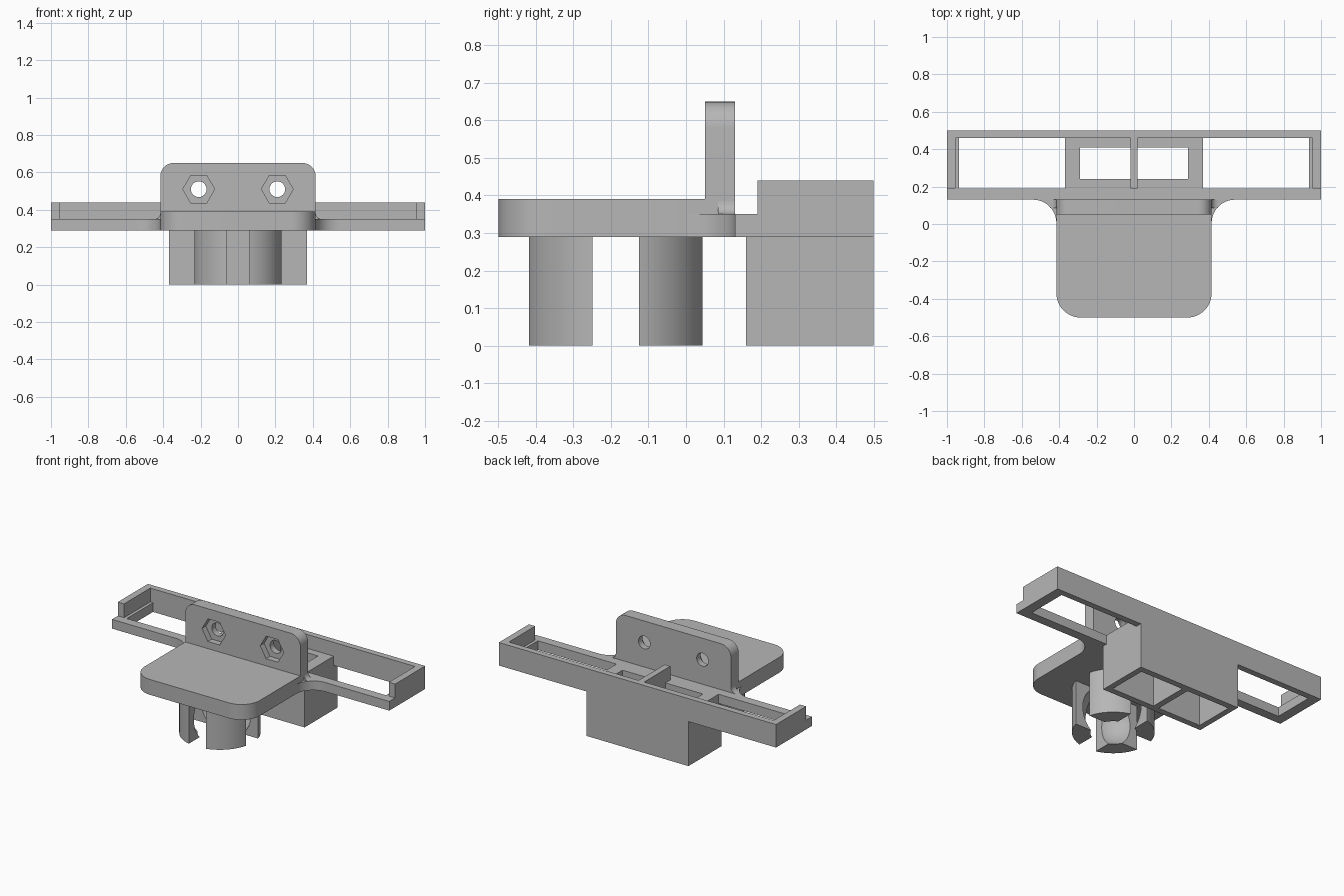
import bpy, bmesh, math
from mathutils import Matrix, Vector

if "Cube" in bpy.data.objects:
    bpy.data.objects.remove(bpy.data.objects["Cube"], do_unlink=True)

grey = bpy.data.materials.new("plain grey")
grey.use_nodes = True
grey.diffuse_color = (0.47, 0.47, 0.47, 1)
grey.node_tree.nodes["Principled BSDF"].inputs["Base Color"].default_value = (0.47, 0.47, 0.47, 1)


def add_object(name, bm):
    bmesh.ops.recalc_face_normals(bm, faces=bm.faces)
    mesh = bpy.data.meshes.new(name)
    bm.to_mesh(mesh)
    bm.free()
    mesh.materials.append(grey)
    obj = bpy.data.objects.new(name, mesh)
    bpy.context.collection.objects.link(obj)
    return obj


def prism(name, points, lo, hi, axis="z"):
    """Extrude a flat outline: (x, y) along z, or (x, z) along y."""
    bm = bmesh.new()
    place = (lambda a, b, c: (a, b, c)) if axis == "z" else (lambda a, b, c: (a, c, b))
    face = bm.faces.new([bm.verts.new(place(a, b, lo)) for a, b in points])
    moved = bmesh.ops.extrude_face_region(bm, geom=[face])["geom"]
    verts = [v for v in moved if isinstance(v, bmesh.types.BMVert)]
    bmesh.ops.translate(bm, verts=verts, vec=Vector(place(0, 0, hi - lo)))
    return add_object(name, bm)


def box(name, x, y, z):
    return prism(name, [(x[0], y[0]), (x[1], y[0]), (x[1], y[1]), (x[0], y[1])], *z)


def arc(cx, cy, r, start, end, steps=12):
    angles = [math.radians(start + (end - start) * i / steps) for i in range(steps + 1)]
    return [(cx + r * math.cos(a), cy + r * math.sin(a)) for a in angles]


def cut(obj, cutters):
    for cutter in cutters:
        mod = obj.modifiers.new("cut", "BOOLEAN")
        mod.operation, mod.solver, mod.object = "DIFFERENCE", "EXACT", cutter
        bpy.context.view_layer.objects.active = obj
        bpy.ops.object.modifier_apply(modifier=mod.name)
        bpy.data.objects.remove(cutter, do_unlink=True)


def smooth(obj):
    bpy.ops.object.select_all(action="DESELECT")
    obj.select_set(True)
    bpy.context.view_layer.objects.active = obj
    bpy.ops.object.shade_smooth_by_angle(angle=math.radians(30))


def span(side, a, b):
    return sorted((side * a, side * b))


W = 0.415          # half width of the platform
SIDES = (-1, 1)

# Platform with rounded front corners
r = 0.13
platform = prism("platform", [(W, 0.13), (-W, 0.13)]
                 + arc(-W + r, -0.5 + r, r, 180, 270) + arc(W - r, -0.5 + r, r, 270, 360),
                 0.29, 0.39)
smooth(platform)

# Upright plate with two bolt holes and hexagonal nut recesses
r = 0.07
plate = prism("upright_plate", [(-W, 0.39), (W, 0.39)]
              + arc(W - r, 0.65 - r, r, 0, 90) + arc(-W + r, 0.65 - r, r, 90, 180),
              0.05, 0.13, "y")
for s in SIDES:
    cut(plate, [prism("nut_cutter", arc(s * 0.21, 0.51, 0.085, 0, 300, 5), 0.0, 0.09, "y"),
                prism("bolt_cutter", arc(s * 0.21, 0.51, 0.042, 0, 348.75, 31), 0.02, 0.2, "y")])
smooth(plate)

# Flat deck of the long frame, with side windows and two openings over the box
deck = box("frame_deck", (-1, 1), (0.13, 0.5), (0.29, 0.35))
for s in SIDES:
    cut(deck, [box("window_cutter", span(s, 0.368, 0.935), (0.19, 0.46), (0.2, 0.4)),
               box("opening_cutter", span(s, 0.02, 0.29), (0.24, 0.41), (0.2, 0.4))])

# Raised rim and middle rib
box("back_rim", (-1, 1), (0.46, 0.5), (0.35, 0.44))
box("middle_rib", (-0.02, 0.02), (0.19, 0.46), (0.35, 0.44))

for s in SIDES:
    side = "left" if s > 0 else "right"
    box(side + "_end_rim", span(s, 0.955, 1), (0.19, 0.46), (0.35, 0.44))
    # Concave web between platform and frame
    web = [(W, 0.13)] + arc(W + 0.125, 0.005, 0.125, 180, 90)
    smooth(prism(side + "_web", [(s * x, y) for x, y in web], 0.29, 0.35))
    # Small fillet down the platform's side
    fillet = [(W, 0.35)] + arc(W + 0.035, 0.385, 0.035, 270, 180, 8)
    smooth(prism(side + "_fillet", [(s * x, z) for x, z in fillet], 0.085, 0.13, "y"))

# Two-cell box, open underneath
cell_box = box("cell_box", (-0.368, 0.368), (0.16, 0.5), (0, 0.29))
cut(cell_box, [box("cell_cutter", span(s, 0.02, 0.33), (0.2, 0.46), (-0.1, 0.4)) for s in SIDES])

# Ball socket: a round post hollowed by a ball and split into four claws
cy = -0.187
socket = prism("socket_claws", arc(0, cy, 0.24, 0, 354.375, 63), 0, 0.29)
bm = bmesh.new()
bmesh.ops.create_uvsphere(bm, u_segments=48, v_segments=24, radius=0.19,
                          matrix=Matrix.Translation((0, cy, 0.135)))
cut(socket, [add_object("ball_cutter", bm),
             box("slot_cutter", (-0.062, 0.062), (cy - 0.4, cy + 0.4), (-0.1, 0.4)),
             box("slot_cutter", (-0.4, 0.4), (cy - 0.062, cy + 0.062), (-0.1, 0.4))])
smooth(socket)
